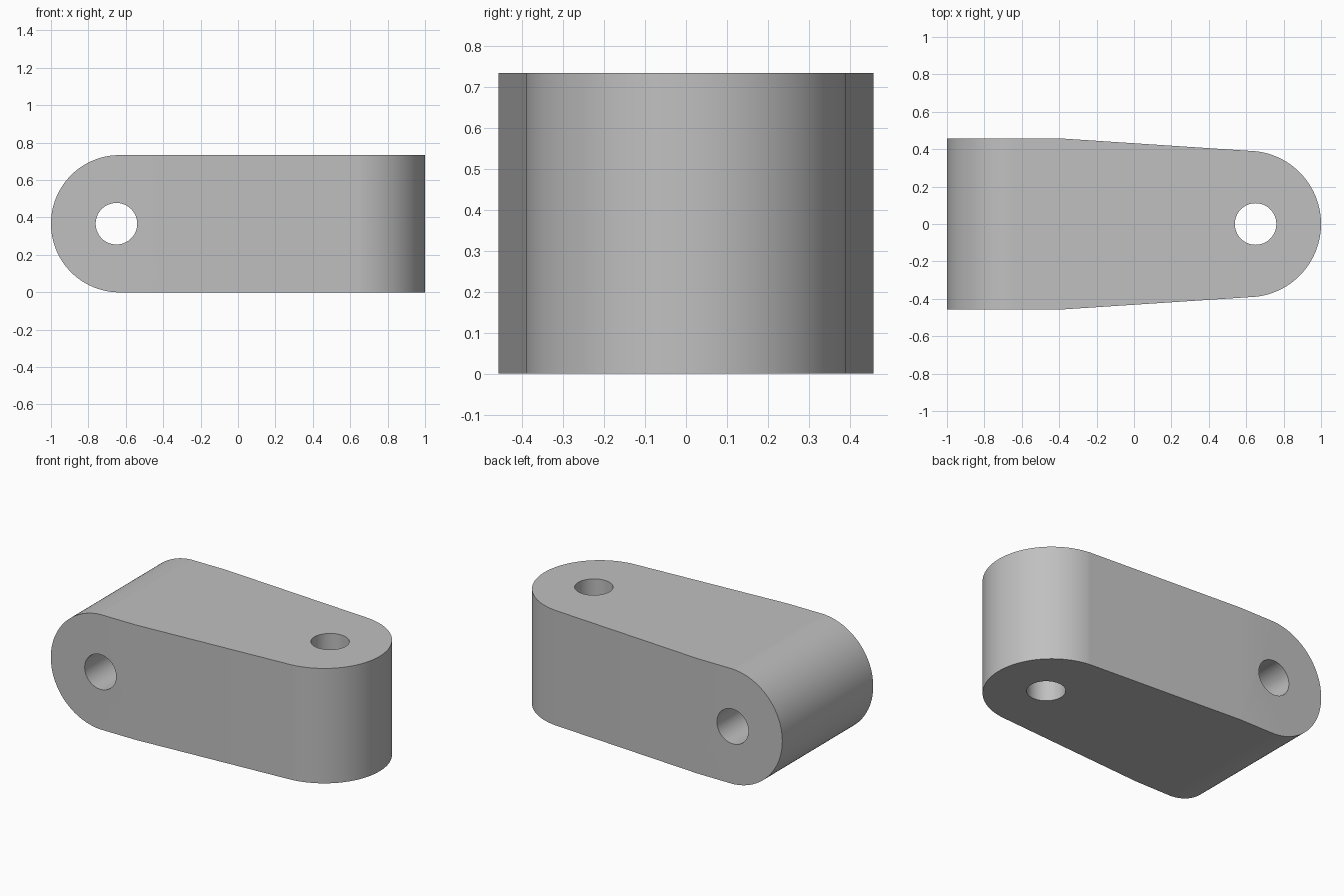
import bpy
import bmesh
from math import atan2, cos, sin, radians
from mathutils import Vector

default = bpy.data.objects.get("Cube")
if default:
    bpy.data.objects.remove(default, do_unlink=True)

HEIGHT = 0.733
HALF_H = HEIGHT / 2
PIN_X = 0.65          # distance of each hole from the middle
PIN_R = 0.111
TIP_HALF = 0.389      # half width where the nose begins
BACK_HALF = 0.458     # half width at the thick end
TAPER_X = -0.40
OVER = 1.3            # overshoot for clean cuts

grey = bpy.data.materials.new("plain grey")
grey.use_nodes = True
grey.diffuse_color = (0.53, 0.53, 0.53, 1)
grey.node_tree.nodes["Principled BSDF"].inputs["Base Color"].default_value = grey.diffuse_color


def nose(half, steps=64):
    """Arc through (PIN_X, -half), (1, 0) and (PIN_X, half)."""
    reach = 1 - PIN_X
    r = (reach ** 2 + half ** 2) / (2 * reach)
    cx = 1 - r
    a = atan2(half, PIN_X - cx)
    return [(cx + r * cos(a * t), r * sin(a * t))
            for t in (2 * i / steps - 1 for i in range(steps + 1))]


def circle(cx, r, steps=64):
    return [(cx + r * cos(radians(360 * i / steps)), r * sin(radians(360 * i / steps)))
            for i in range(steps)]


def prism(name, outline, place):
    """Extrude an outline; place maps (u, v, depth) to a point."""
    bm = bmesh.new()
    base = bm.faces.new([bm.verts.new(place(u, v, -OVER)) for u, v in outline])
    out = bmesh.ops.extrude_face_region(bm, geom=[base])
    shift = Vector(place(0, 0, OVER)) - Vector(place(0, 0, -OVER))
    bmesh.ops.translate(bm, vec=shift,
                        verts=[g for g in out["geom"] if isinstance(g, bmesh.types.BMVert)])
    bmesh.ops.recalc_face_normals(bm, faces=bm.faces)
    mesh = bpy.data.meshes.new(name)
    bm.to_mesh(mesh)
    bm.free()
    mesh.materials.append(grey)
    obj = bpy.data.objects.new(name, mesh)
    bpy.context.collection.objects.link(obj)
    return obj


def upright(u, v, d):
    return (u, v, d)


def crosswise(u, v, d):
    return (-u, d, v + HALF_H)


# Link body: tapered plan with a rounded nose
plan = nose(TIP_HALF) + [(TAPER_X, BACK_HALF), (-OVER, BACK_HALF),
                         (-OVER, -BACK_HALF), (TAPER_X, -BACK_HALF)]
body = prism("link_body", plan, upright)

# Cutters: side outline with a rounded end, and the two crossing pin holes
side = nose(HALF_H) + [(-OVER, HALF_H), (-OVER, -HALF_H)]
cutters = [(prism("side_outline_cutter", side, crosswise), 'INTERSECT'),
           (prism("cross_hole_cutter", circle(PIN_X, PIN_R), crosswise), 'DIFFERENCE'),
           (prism("upright_hole_cutter", circle(PIN_X, PIN_R), upright), 'DIFFERENCE')]

bpy.ops.object.select_all(action='DESELECT')
bpy.context.view_layer.objects.active = body
body.select_set(True)
for cutter, operation in cutters:
    mod = body.modifiers.new(cutter.name, 'BOOLEAN')
    mod.operation = operation
    mod.solver = 'EXACT'
    mod.object = cutter
    bpy.ops.object.modifier_apply(modifier=mod.name)
    bpy.data.objects.remove(cutter, do_unlink=True)

# Smooth curves with crisp rims and flat sides
bpy.ops.object.shade_smooth_by_angle(angle=radians(30))
weighted = body.modifiers.new("flat_sides", 'WEIGHTED_NORMAL')
weighted.keep_sharp = True
